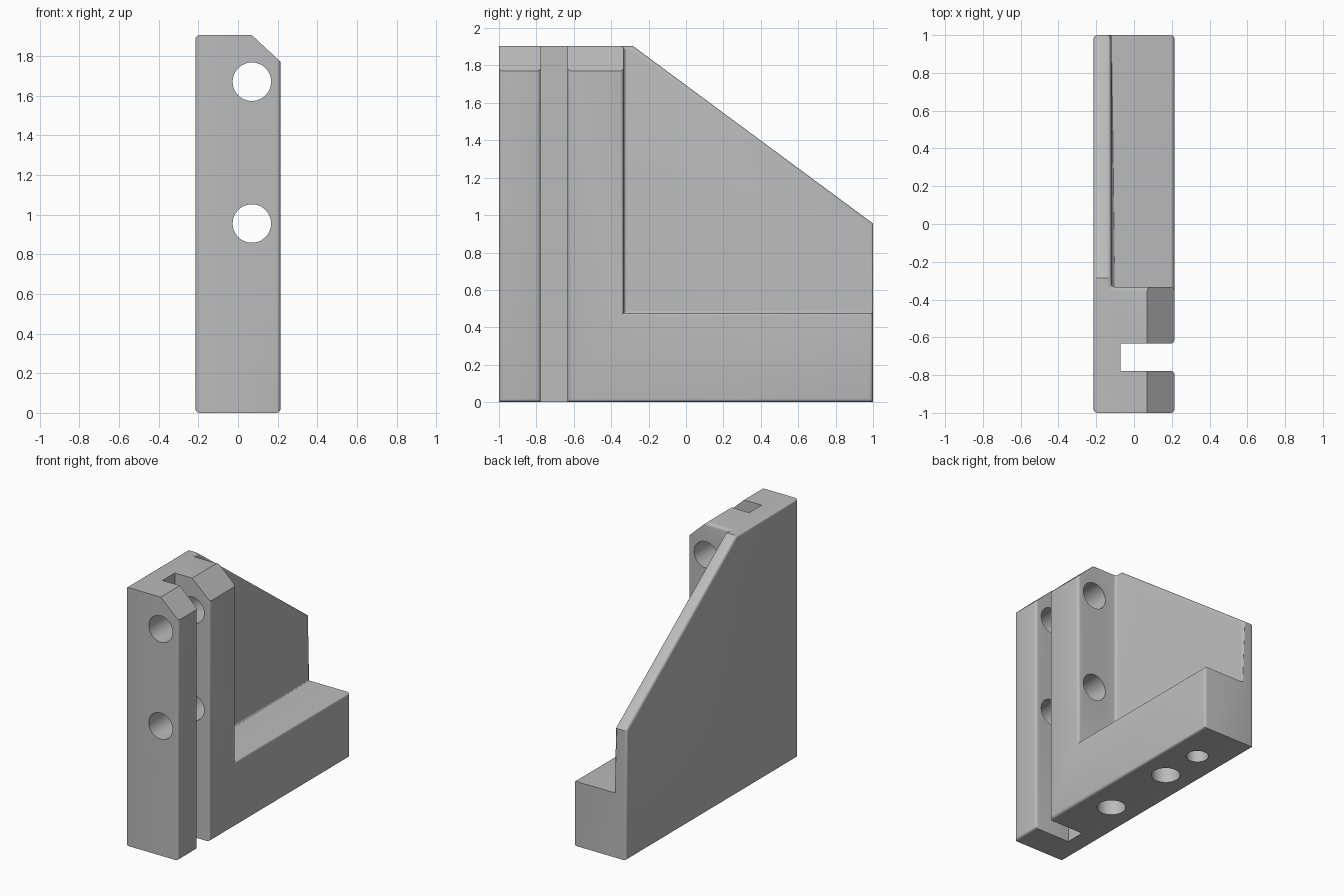
import bpy, bmesh, math
from mathutils import Vector

cube = bpy.data.objects.get("Cube")
if cube:
    bpy.data.objects.remove(cube, do_unlink=True)

# Main dimensions
SIDE, TOP, FILLET = 0.214, 1.905, 0.02
WALL_X, POST_Y, BASE_Z, SLOT_X = -0.12, -0.333, 0.476, -0.072

grey = bpy.data.materials.new("plain grey")
grey.use_nodes = True
grey.diffuse_color = (0.5, 0.5, 0.5, 1)
grey.node_tree.nodes["Principled BSDF"].inputs["Base Color"].default_value = (0.5, 0.5, 0.5, 1)


def prism(name, points, depth):
    """Solid swept from a planar outline along a vector."""
    bm = bmesh.new()
    face = bm.faces.new([bm.verts.new(p) for p in points])
    swept = bmesh.ops.extrude_face_region(bm, geom=[face])["geom"]
    bmesh.ops.translate(bm, vec=depth, verts=[v for v in swept if isinstance(v, bmesh.types.BMVert)])
    bmesh.ops.recalc_face_normals(bm, faces=bm.faces)
    mesh = bpy.data.meshes.new(name)
    bm.to_mesh(mesh)
    bm.free()
    mesh.materials.append(grey)
    obj = bpy.data.objects.new(name, mesh)
    bpy.context.collection.objects.link(obj)
    return obj


def box(name, lo, hi):
    outline = [(lo[0], lo[1], lo[2]), (hi[0], lo[1], lo[2]), (hi[0], hi[1], lo[2]), (lo[0], hi[1], lo[2])]
    return prism(name, outline, (0, 0, hi[2] - lo[2]))


def drill(name, centre, radius, depth):
    """Round cutter starting at centre and running along the depth vector."""
    turn = Vector((0, 0, 1)).rotation_difference(Vector(depth))
    ring = [Vector(centre) + turn @ Vector((radius * math.cos(a), radius * math.sin(a), 0))
            for a in (math.tau * i / 48 for i in range(48))]
    return prism(name, ring, depth)


def cut(target, cutters):
    """Subtract the cutters and keep the result as the target's mesh."""
    for c in cutters:
        c.hide_render = True
        mod = target.modifiers.new("cut", 'BOOLEAN')
        mod.operation, mod.solver, mod.object = 'DIFFERENCE', 'EXACT', c
    graph = bpy.context.evaluated_depsgraph_get()
    mesh = bpy.data.meshes.new_from_object(target.evaluated_get(graph))
    target.modifiers.clear()
    target.data = mesh
    for c in cutters:
        bpy.data.objects.remove(c, do_unlink=True)


def is_rounded(edge):
    """Long and upright edges are rounded, the slot floor and end caps stay sharp."""
    a, b = (v.co for v in edge.verts)
    mid, along = (a + b) / 2, (b - a).normalized()
    if abs(along.x) > 0.9:
        return mid.z > TOP - 0.01 and abs(mid.y - POST_Y) < 0.01
    if abs(mid.x - SLOT_X) < 0.01:
        return False
    return not (mid.z > TOP - 0.01 and mid.x > 0)


# Bracket blank from its side outline
outline = [(-1, 0), (1, 0), (1, 0.955), (-0.285, TOP), (-1, TOP)]
bracket = prism("angle_bracket", [(-SIDE, y, z) for y, z in outline], (2 * SIDE, 0, 0))

# Pocket that leaves wall, post and base; vertical slot in the post
cut(bracket, [
    box("pocket_cutter", (WALL_X, POST_Y, BASE_Z), (1, 2, 3)),
    box("slot_cutter", (SLOT_X, -0.777, -1), (1, -0.633, 3)),
])

# Small rounded edges
bm = bmesh.new()
bm.from_mesh(bracket.data)
bmesh.ops.dissolve_limit(bm, angle_limit=0.01, verts=bm.verts, edges=bm.edges)
bmesh.ops.bevel(bm, geom=[e for e in bm.edges if is_rounded(e)], offset=FILLET, offset_type='OFFSET',
                segments=4, profile=0.5, affect='EDGES', clamp_overlap=True)
bm.to_mesh(bracket.data)
bm.free()

# Sloped top corner of the post
slope = [(0.07, TOP), (0.07 + 0.29, TOP - 0.27), (0.5, 2.2), (0.07 - 0.145, TOP + 0.135)]
cutters = [prism("corner_cutter", [(x, -1.2, z) for x, z in slope], (0, 1, 0))]

# Bolt holes through the post, blind holes up into the base
for z in (0.955, 1.67):
    cutters.append(drill("bolt_cutter", (0.07, -1.2, z), 0.097, (0, 1.1, 0)))
for y, radius in ((-0.238, 0.097), (0.333, 0.097), (0.665, 0.075)):
    cutters.append(drill("base_cutter", (0, y, -0.1), radius, (0, 0, 0.48)))
cut(bracket, cutters)

# Smooth fillets and holes, crisp corners elsewhere
bpy.ops.object.select_all(action='DESELECT')
bracket.select_set(True)
bpy.context.view_layer.objects.active = bracket
bpy.ops.object.shade_smooth_by_angle(angle=math.radians(30))
